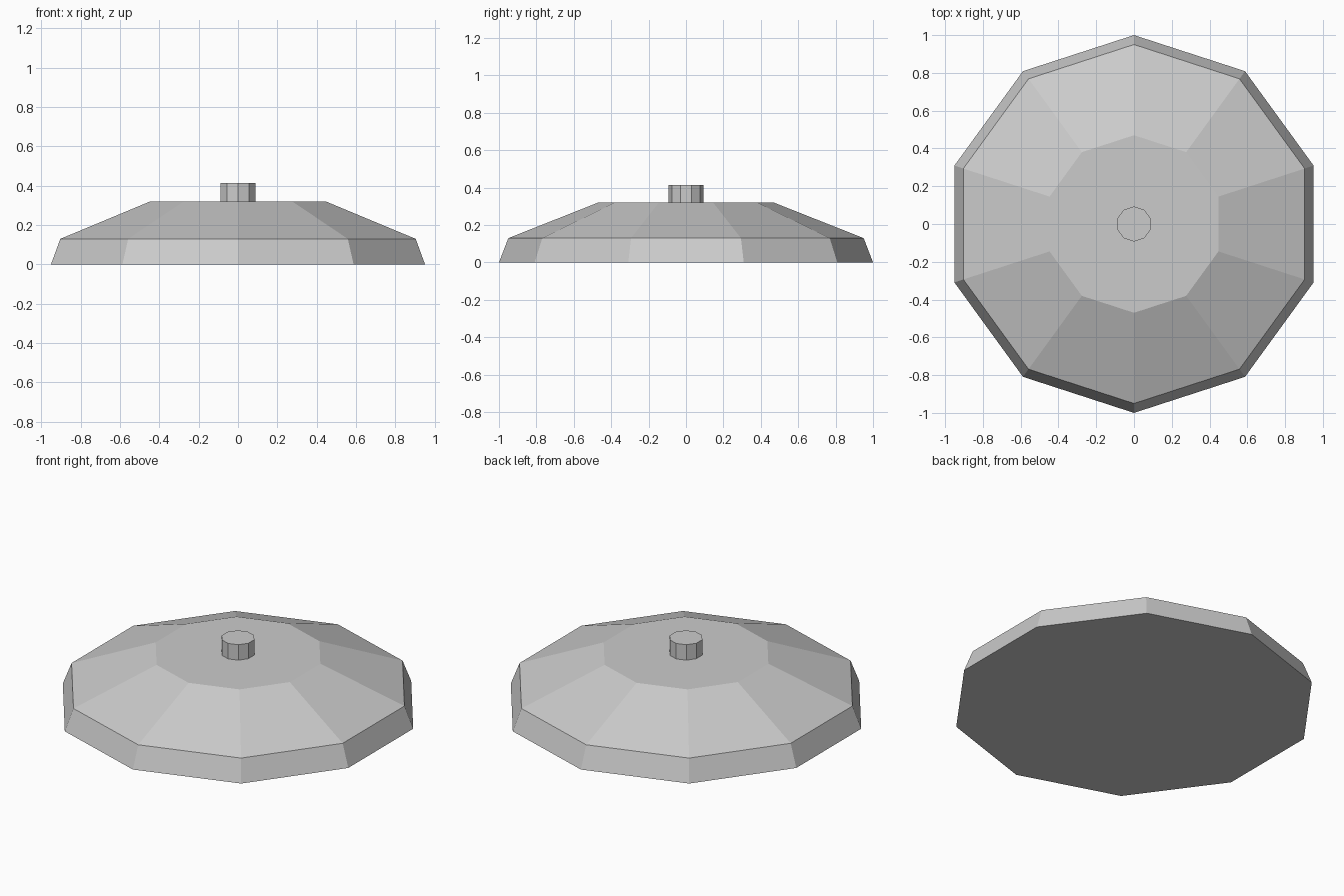
import bpy
import bmesh
from math import sin, cos, pi

SIDES = 10

cube = bpy.data.objects.get("Cube")
if cube:
    bpy.data.objects.remove(cube, do_unlink=True)

# Single grey finish
grey = bpy.data.materials.new("light_grey")
grey.use_nodes = True
grey.diffuse_color = (0.6, 0.6, 0.6, 1)
grey.node_tree.nodes["Principled BSDF"].inputs["Base Color"].default_value = (0.6, 0.6, 0.6, 1)


def lathe(name, profile):
    """Closed faceted solid from (radius, height) pairs, one corner facing +y."""
    bm = bmesh.new()
    rings = []
    for r, z in profile:
        angles = [2 * pi * i / SIDES for i in range(SIDES)]
        rings.append([bm.verts.new((r * sin(a), r * cos(a), z)) for a in angles])
    for low, high in zip(rings, rings[1:]):
        for i in range(SIDES):
            j = (i + 1) % SIDES
            bm.faces.new((low[i], low[j], high[j], high[i]))
    bm.faces.new(rings[0])
    bm.faces.new(rings[-1])
    bmesh.ops.recalc_face_normals(bm, faces=bm.faces)
    mesh = bpy.data.meshes.new(name)
    bm.to_mesh(mesh)
    bm.free()
    mesh.materials.append(grey)
    obj = bpy.data.objects.new(name, mesh)
    bpy.context.collection.objects.link(obj)
    return obj


# Flared rim, sloped roof and flat top
lathe("domed_cover", [(1, 0), (0.95, 0.13), (0.47, 0.32)])

# Small knob on the flat top
lathe("top_knob", [(0.093, 0.315), (0.093, 0.413)])
